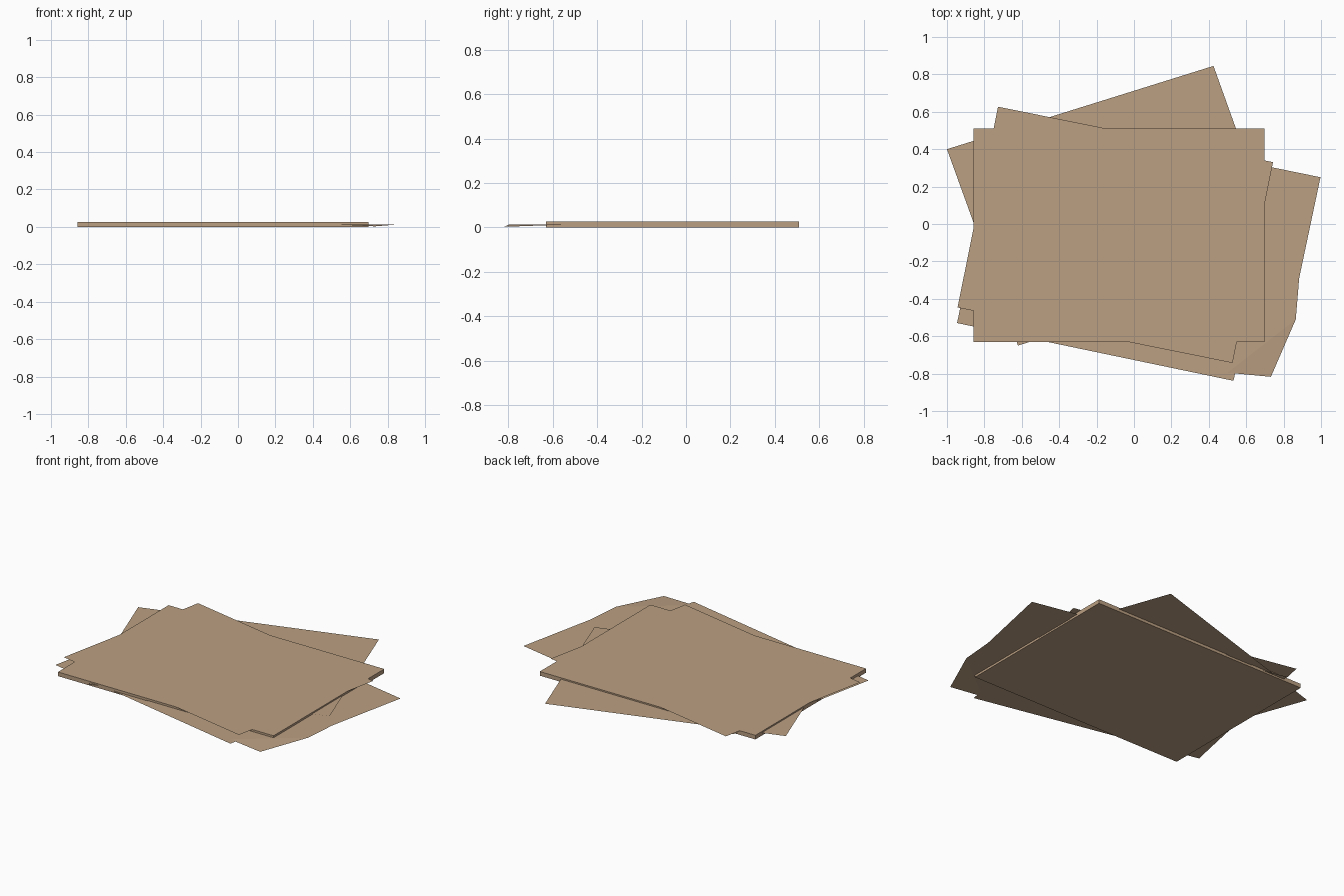
import bpy, bmesh, math

if "Cube" in bpy.data.objects:
    bpy.data.objects.remove(bpy.data.objects["Cube"])

# one flat colour for every piece
card = bpy.data.materials.new("tan card")
card.diffuse_color = (0.50, 0.35, 0.225, 1)
card.use_nodes = True
card.node_tree.nodes["Principled BSDF"].inputs["Base Color"].default_value = card.diffuse_color


def make_object(name, bm):
    mesh = bpy.data.meshes.new(name)
    bm.to_mesh(mesh)
    bm.free()
    mesh.materials.append(card)
    obj = bpy.data.objects.new(name, mesh)
    bpy.context.collection.objects.link(obj)
    return obj


def sheet(name, outline, z, flap=()):
    """Thin loose sheet from its outline; flap = extra sagging corner as x, y, z."""
    bm = bmesh.new()
    bm.faces.new([bm.verts.new((x, y, z)) for x, y in outline])
    if flap:
        bm.faces.new([bm.verts.new(p) for p in flap])
        bmesh.ops.remove_doubles(bm, verts=bm.verts[:], dist=0.0005)
    bmesh.ops.recalc_face_normals(bm, faces=bm.faces[:])
    for f in bm.faces:
        if f.normal.z < 0:
            f.normal_flip()
    return make_object(name, bm)


def rectangle(cx, cy, degrees, w=1.50, h=1.095):
    c, s = math.cos(math.radians(degrees)), math.sin(math.radians(degrees))
    return [(cx + x * w / 2 * c - y * h / 2 * s, cy + x * w / 2 * s + y * h / 2 * c)
            for x, y in ((-1, -1), (1, -1), (1, 1), (-1, 1))]


# thick neat stack of sheets
bm = bmesh.new()
bmesh.ops.create_cube(bm, size=1)
for v in bm.verts:
    v.co = (-0.08 + v.co.x * 1.555, -0.06 + v.co.y * 1.14, 0.0135 + v.co.z * 0.027)
make_object("sheet_stack", bm)

# loose sheets sticking out of the stack, top to bottom
sheet("top_sheet", rectangle(-0.10, -0.058, -11.4), 0.030)
sheet("turned_sheet", [(0.425, 0.845), (-1.0, 0.40), (-0.62, -0.65), (0.80, -0.20)], 0.018)
# right sheet with a sagging front corner
sheet("right_sheet",
      [(0.997, 0.25), (0.883, -0.29), (0.865, -0.51), (0.50, -0.795), (-0.70, -0.52), (-0.47, 0.55)],
      0.014,
      flap=[(0.865, -0.51, 0.014), (0.732, -0.817, 0.003), (0.50, -0.795, 0.014)])
sheet("front_sheet", rectangle(-0.095, -0.148, -11.8, 1.51), 0.011)
